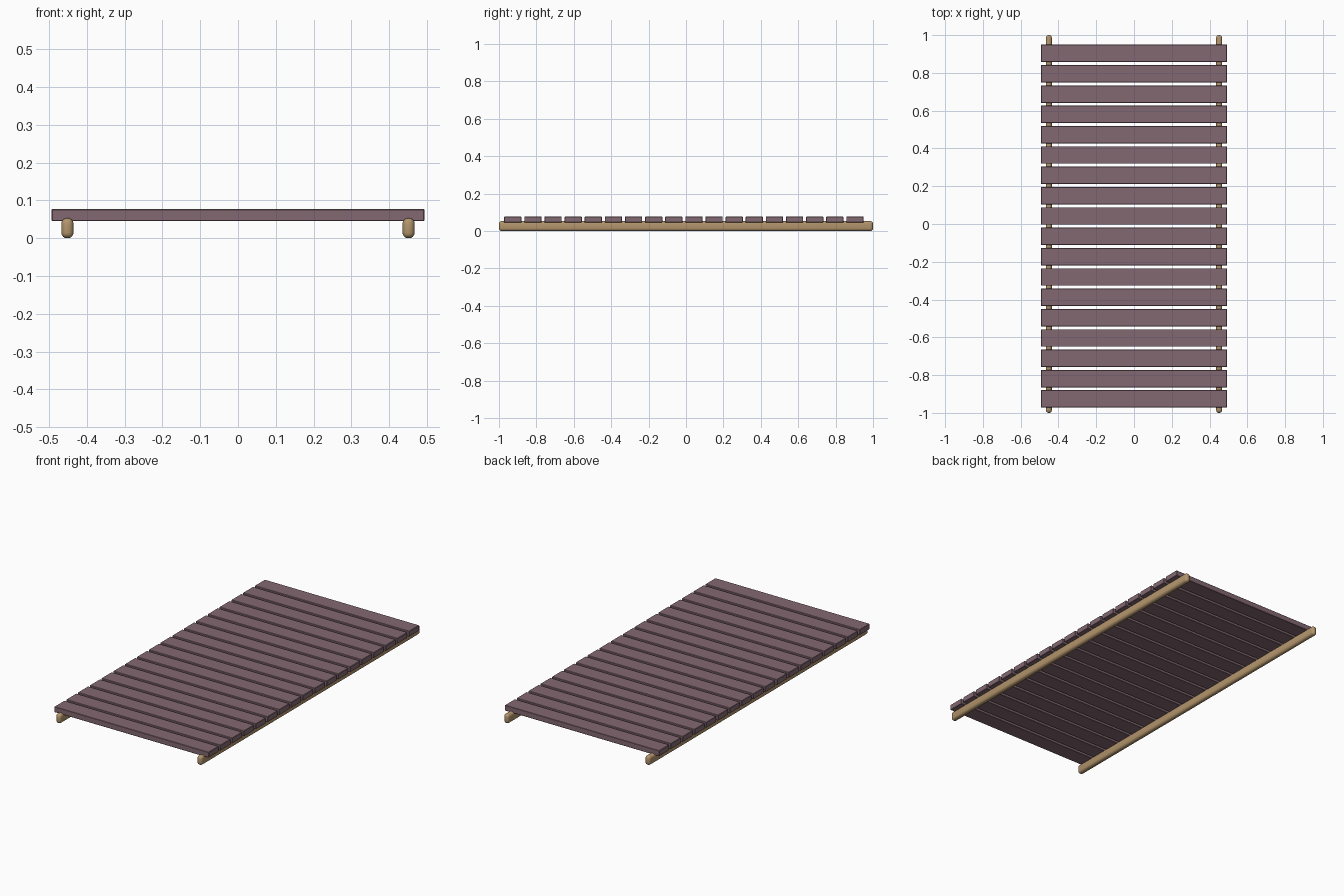
import bpy

if "Cube" in bpy.data.objects:
    bpy.data.objects.remove(bpy.data.objects["Cube"])

def material(name, color):
    m = bpy.data.materials.new(name)
    m.diffuse_color = color
    m.use_nodes = True
    m.node_tree.nodes["Principled BSDF"].inputs["Base Color"].default_value = m.diffuse_color
    return m

slat_mat = material("plum_wood", (0.23, 0.14, 0.17, 1))
rail_mat = material("tan_wood", (0.45, 0.30, 0.15, 1))

def rounded_box(name, center, size, bevel, segments, mat):
    bpy.ops.mesh.primitive_cube_add(size=1, location=center)
    ob = bpy.context.object
    ob.name = name
    ob.scale = size
    bpy.ops.object.transform_apply(location=False, rotation=False, scale=True)
    b = ob.modifiers.new("Bevel", 'BEVEL')
    b.width = bevel
    b.segments = segments
    bpy.ops.object.modifier_apply(modifier="Bevel")
    ob.data.materials.append(mat)
    return ob

# two long rounded rails
for side, x in (("left", -0.451), ("right", 0.451)):
    rounded_box(f"{side}_rail", (x, 0, 0.0265), (0.032, 2.0, 0.053),
                0.0145, 4, rail_mat)
    bpy.ops.object.shade_smooth_by_angle()

# eighteen cross slats resting on the rails
COUNT, FIRST, LAST = 18, -0.926, 0.903
for i in range(COUNT):
    y = FIRST + (LAST - FIRST) * i / (COUNT - 1)
    rounded_box(f"slat_{i + 1:02d}", (0, y, 0.061), (0.986, 0.092, 0.032),
                0.002, 1, slat_mat)
